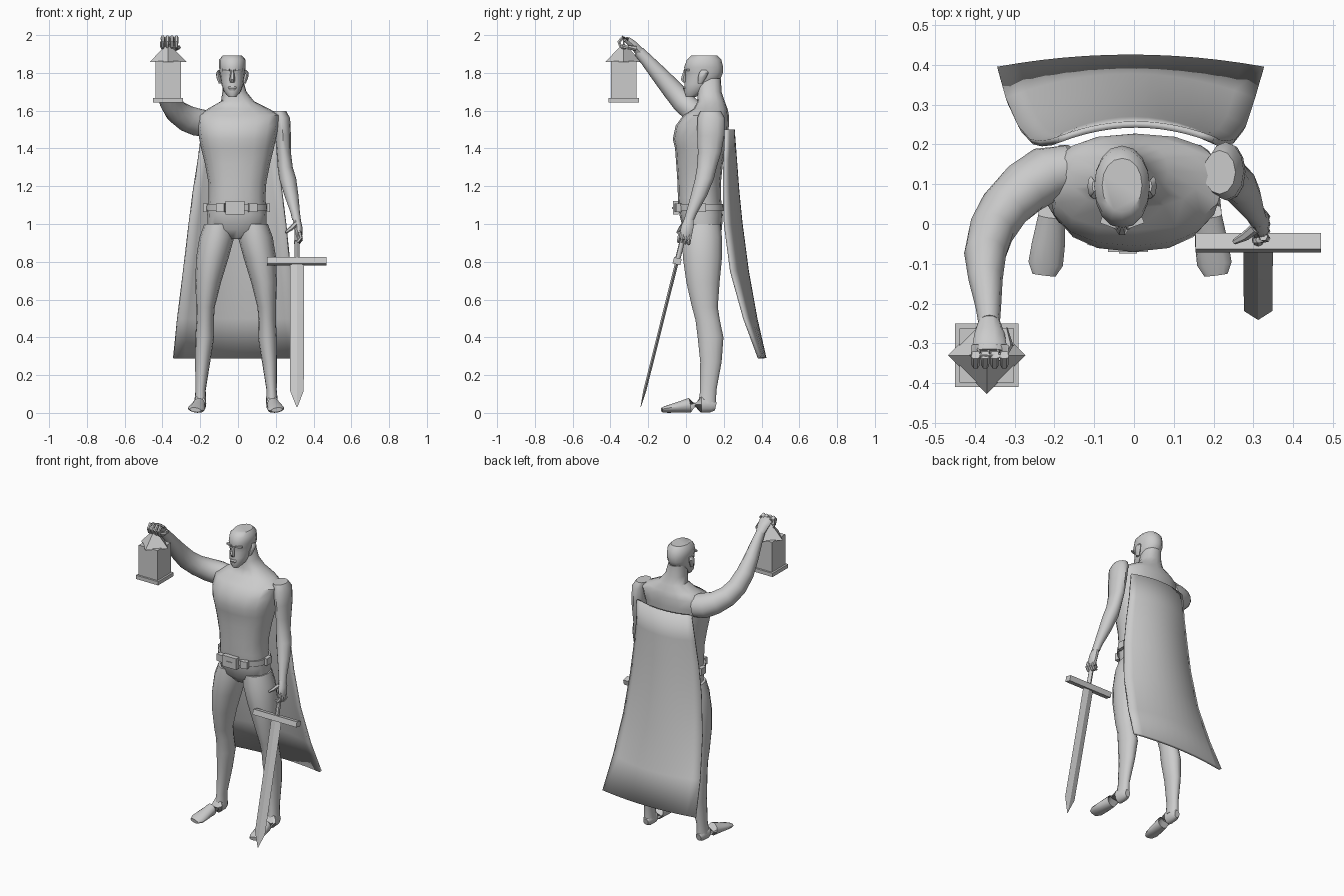
import bpy, bmesh, math
from mathutils import Vector, Matrix


def finish(bm, name, angle=40):
    bmesh.ops.recalc_face_normals(bm, faces=bm.faces[:])
    me = bpy.data.meshes.new(name)
    bm.to_mesh(me)
    bm.free()
    ob = bpy.data.objects.new(name, me)
    bpy.context.collection.objects.link(ob)
    bpy.ops.object.select_all(action='DESELECT')
    ob.select_set(True)
    bpy.context.view_layer.objects.active = ob
    bpy.ops.object.shade_smooth_by_angle(angle=math.radians(angle))
    return ob


def tube(name, pts, n=12, flat=False, p=1.0, angle=45):
    """Loft of rounded rings; each point is x, y, z, radius_a, radius_b."""
    bm = bmesh.new()
    rings = []
    for i, (x, y, z, ra, rb) in enumerate(pts):
        a, b = pts[max(i - 1, 0)], pts[min(i + 1, len(pts) - 1)]
        t = Vector(b[:3]) - Vector(a[:3])
        if t.z < 0:
            t = -t
        q = Vector((0, 0, 1)).rotation_difference(Vector((0, 0, 1)) if flat else t)
        ring = []
        for k in range(n):
            c, s = math.cos(k * math.tau / n), math.sin(k * math.tau / n)
            v = Vector((ra * math.copysign(abs(c) ** p, c), rb * math.copysign(abs(s) ** p, s), 0))
            ring.append(bm.verts.new(Vector((x, y, z)) + q @ v))
        rings.append(ring)
    for r0, r1 in zip(rings, rings[1:]):
        for k in range(n):
            bm.faces.new((r0[k], r0[(k + 1) % n], r1[(k + 1) % n], r1[k]))
    bm.faces.new(rings[0])
    bm.faces.new(rings[-1])
    return finish(bm, name, angle)


def stack(name, rows, n=16, p=0.85, angle=45):
    """Horizontal loft from rows of z, x0, x1, y0, y1."""
    return tube(name, [((a + b) / 2, (c + d) / 2, z, (b - a) / 2, (d - c) / 2)
                       for z, a, b, c, d in rows], n, True, p, angle)


def box(name, loc, size, tilt=0.0, turn=0.0):
    bm = bmesh.new()
    m = (Matrix.Translation(loc) @ Matrix.Rotation(turn, 4, 'Z') @ Matrix.Rotation(tilt, 4, 'X')
         @ Matrix.Diagonal((*size, 1)))
    bmesh.ops.create_cube(bm, size=1, matrix=m)
    return finish(bm, name, 30)


# Torso and neck
stack("torso", [
    (0.92, -.07, .05, .03, .15), (0.97, -.16, .15, -.015, .19), (1.05, -.163, .152, -.035, .195),
    (1.14, -.155, .145, -.043, .185), (1.22, -.157, .15, -.045, .185), (1.32, -.175, .17, -.052, .195),
    (1.40, -.195, .19, -.058, .21), (1.45, -.205, .2, -.07, .22), (1.52, -.215, .215, -.055, .227),
    (1.575, -.212, .225, -.015, .227), (1.61, -.16, .165, .04, .22), (1.65, -.09, .085, .062, .205),
    (1.70, -.083, .045, .06, .188), (1.77, -.08, .025, .06, .185)])

# Head and face
stack("head", [
    (1.672, -.05, -.01, .0, .05), (1.70, -.074, .014, -.01, .10), (1.74, -.088, .028, -.008, .15),
    (1.775, -.093, .033, -.003, .185), (1.80, -.097, .037, -.004, .195), (1.83, -.1, .04, -.01, .197),
    (1.87, -.1, .04, .005, .187), (1.893, -.08, .02, .03, .165)], p=0.95)
tube("nose", [(-.03, -.005, 1.815, .008, .008), (-.03, -.016, 1.765, .015, .014),
              (-.03, -.008, 1.75, .012, .01)], 6, True)
tube("lips", [(-.03, -.004, 1.728, .018, .008), (-.03, -.008, 1.72, .024, .009),
              (-.03, -.004, 1.708, .016, .008)], 8, True)
for s, side in ((-1, "right"), (1, "left")):
    box("brow_" + side, (-.03 + s * .033, .004, 1.815), (.042, .018, .01), 0, s * .35)
    tube("ear_" + side, [(-.03 + s * .064, .075, 1.745, .008, .012), (-.03 + s * .072, .085, 1.775, .012, .022),
                         (-.03 + s * .078, .095, 1.80, .009, .025), (-.03 + s * .07, .095, 1.815, .005, .014)], 8, True)

# Legs and feet, mirrored about the hip line
leg = [(-.1, .085, 1.0, .078, .1), (-.112, .085, .93, .092, .108), (-.136, .087, .82, .086, .106),
       (-.158, .09, .69, .068, .09), (-.172, .1, .56, .049, .07), (-.174, .115, .49, .046, .066),
       (-.176, .13, .40, .05, .07), (-.187, .132, .27, .04, .058), (-.198, .118, .12, .027, .044),
       (-.2, .112, .05, .032, .048)]
foot = [(-.2, .158, .035, .018, .022), (-.2, .135, .04, .03, .038), (-.202, .08, .046, .033, .046),
        (-.207, .02, .04, .034, .04), (-.215, -.05, .028, .042, .027), (-.222, -.1, .02, .044, .019),
        (-.226, -.128, .016, .03, .012)]
for side in ("right", "left"):
    for part, pts in (("leg", leg), ("foot", foot)):
        tube(part + "_" + side, [(x if side == "right" else -.02 - x, y, z, a, b) for x, y, z, a, b in pts],
             14, part == "leg")

# Lowered arm with the sword hand
tube("arm_left", [
    (.215, .13, 1.598, .04, .055), (.23, .133, 1.56, .046, .073), (.238, .131, 1.47, .042, .072),
    (.242, .125, 1.38, .038, .062), (.25, .11, 1.30, .04, .052), (.263, .098, 1.24, .045, .05),
    (.283, .068, 1.15, .037, .043), (.303, .03, 1.06, .025, .03), (.31, .015, 1.02, .023, .027)], 12, True)
tube("palm_left", [(.31, .016, 1.03, .02, .025), (.318, .008, .99, .022, .035),
                   (.322, .0, .95, .02, .035), (.32, -.008, .92, .014, .03)], 10, True)
for i in range(4):
    y, z = .022 - i * .018, .935 + i * .004
    tube(f"finger_left_{i}", [(.325, y, z + .01, .011, .011), (.333, y - .004, z - .02, .01, .01),
                              (.318, y - .008, z - .04, .009, .009), (.298, y - .01, z - .035, .006, .006)], 6)
tube("thumb_left", [(.305, -.01, 1.0, .014, .014), (.28, -.03, .975, .012, .012),
                    (.252, -.045, .955, .007, .007)], 6)

# Raised arm with the lantern hand
tube("arm_right", [
    (-.16, .14, 1.53, .07, .06), (-.22, .125, 1.54, .075, .07), (-.275, .09, 1.56, .07, .068),
    (-.325, .04, 1.595, .063, .062), (-.358, -.015, 1.645, .058, .06), (-.374, -.075, 1.715, .053, .054),
    (-.373, -.14, 1.79, .043, .045), (-.366, -.21, 1.87, .032, .034), (-.364, -.25, 1.913, .027, .029)], 12)
tube("palm_right", [(-.364, -.24, 1.905, .026, .025), (-.363, -.275, 1.945, .038, .023),
                    (-.363, -.305, 1.97, .043, .02), (-.363, -.32, 1.978, .036, .014)], 10)
for i in range(4):
    x = -.398 + i * .024
    tube(f"finger_right_{i}", [(x, -.305, 1.978, .011, .011), (x, -.335, 1.987, .0115, .0115),
                               (x, -.355, 1.965, .01, .01), (x, -.345, 1.938, .009, .009),
                               (x, -.33, 1.93, .006, .006)], 6)
tube("thumb_right", [(-.33, -.265, 1.93, .014, .014), (-.315, -.305, 1.935, .012, .012),
                     (-.335, -.345, 1.94, .008, .008)], 6)

# Lantern
LX, LY = -.37, -.33
box("lantern_base", (LX, LY, 1.656), (.16, .16, .024))
box("lantern_body", (LX, LY, 1.765), (.136, .136, .196))
tube("lantern_roof", [(LX, LY, 1.858, .097, .097), (LX, LY, 1.957, .002, .002)], 4, True, angle=20)
bpy.ops.mesh.primitive_torus_add(location=(LX, LY, 1.95), rotation=(math.pi / 2, 0, 0), major_radius=.04,
                                 minor_radius=.004, major_segments=20, minor_segments=6)
bpy.context.object.name = "lantern_ring"

# Sword, laid out along a tilted axis
top, tip = Vector((.312, .0, .99)), Vector((.312, -.24, .03))


def along(t, a, b):
    return (*top.lerp(tip, t), a, b)


tilt = -math.atan2(.24, .96)
tube("sword_blade", [along(.2, .037, .009), along(.91, .036, .008), along(1, .002, .001)], 4, angle=15)
tube("sword_grip", [along(.0, .014, .014), along(.2, .014, .014)], 8)
tube("sword_pommel", [along(-.02, .01, .01), along(.0, .02, .02), along(.02, .014, .014)], 8)
box("sword_guard", top.lerp(tip, .195), (.315, .042, .034), tilt)

# Belt, buckle and strap keepers
stack("belt", [(1.07, -.17, .158, -.046, .203), (1.105, -.168, .156, -.05, .2)], 20)
box("belt_buckle", (-.015, -.055, 1.085), (.1, .03, .072))
box("buckle_pin", (-.015, -.071, 1.085), (.045, .006, .01))
for s in (-1, 1):
    box("belt_keeper", (-.007 + s * .085, -.042, 1.087), (.045, .03, .045), 0, s * .2)
    box("belt_pouch", (-.007 + s * .165, .08, 1.087), (.025, .05, .045))

# Cape: rows of z, left x, right x, edge y, middle y
rows = [(1.50, -.19, .2, .212, .25), (1.34, -.21, .21, .205, .262), (1.18, -.235, .23, .202, .274),
        (1.0, -.258, .252, .207, .292), (.75, -.288, .278, .24, .325), (.5, -.32, .302, .31, .37),
        (.29, -.342, .325, .388, .418)]
bm = bmesh.new()
N = 12
grid = []
for z, x0, x1, ye, ym in rows:
    grid.append([bm.verts.new((x0 + (x1 - x0) * k / N, ym - (ym - ye) * (2 * k / N - 1) ** 2, z))
                 for k in range(N + 1)])
for r0, r1 in zip(grid, grid[1:]):
    for k in range(N):
        bm.faces.new((r0[k], r0[k + 1], r1[k + 1], r1[k]))
cape = finish(bm, "cape")
mod = cape.modifiers.new("thickness", 'SOLIDIFY')
mod.thickness, mod.offset = .016, 0
